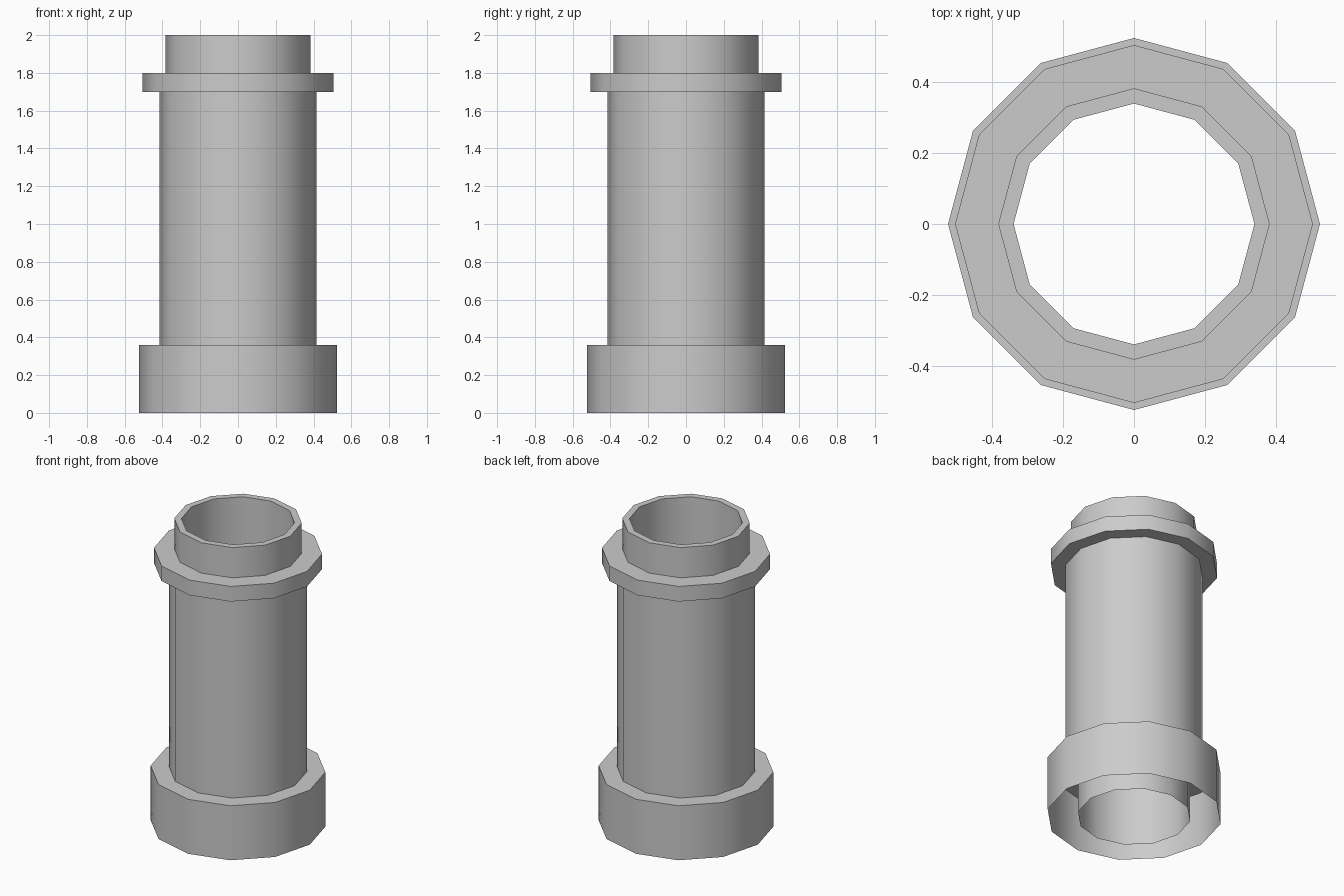
import bpy, bmesh
from math import cos, sin, tau, radians

if "Cube" in bpy.data.objects:
    bpy.data.objects.remove(bpy.data.objects["Cube"])

SIDES = 12

# Cross-section (radius, height): up the outside, over the rim, down the bore.
# The underside of the base collar stays open.
PROFILE = [
    (0.525, 0.0), (0.525, 0.36),    # base collar
    (0.415, 0.36), (0.415, 1.70),   # main barrel
    (0.505, 1.70), (0.505, 1.80),   # upper flange
    (0.383, 1.80), (0.383, 2.0),    # top neck
    (0.34, 2.0), (0.34, 0.0),       # rim and inner bore
]


def lathe(name, profile, sides):
    bm = bmesh.new()
    rings = [[bm.verts.new((r * cos(tau * i / sides), r * sin(tau * i / sides), z))
              for i in range(sides)] for r, z in profile]
    for low, high in zip(rings, rings[1:]):
        for i in range(sides):
            j = (i + 1) % sides
            bm.faces.new((low[i], low[j], high[j], high[i]))
    mesh = bpy.data.meshes.new(name)
    bm.to_mesh(mesh)
    bm.free()
    obj = bpy.data.objects.new(name, mesh)
    bpy.context.collection.objects.link(obj)
    return obj


# Flanged hollow pipe, smooth around the sides with sharp steps
pipe = lathe("flanged_pipe", PROFILE, SIDES)
bpy.context.view_layer.objects.active = pipe
pipe.select_set(True)
bpy.ops.object.shade_smooth_by_angle(angle=radians(40))
